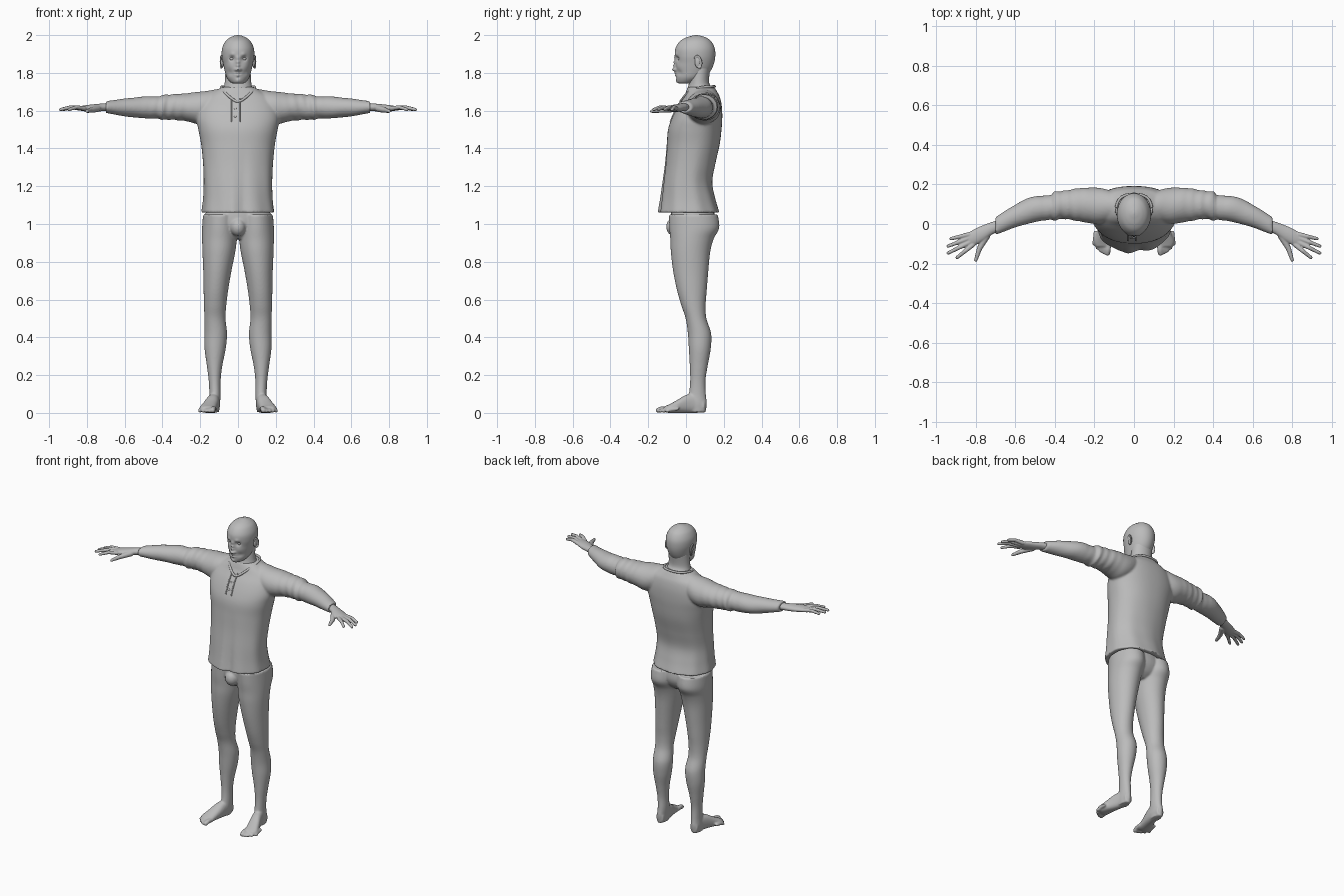
import bpy, bmesh, math
from mathutils import Vector, Matrix

if "Cube" in bpy.data.objects:
    bpy.data.objects.remove(bpy.data.objects["Cube"])

grey = bpy.data.materials.new("plain grey")
grey.use_nodes = True
grey.diffuse_color = (0.5, 0.5, 0.5, 1)
grey.node_tree.nodes["Principled BSDF"].inputs["Base Color"].default_value = (0.5, 0.5, 0.5, 1)


def finish(name, bm, voxel=0, smooth=3):
    """Turn a bmesh into a smooth object, fusing its shells when voxel is set."""
    bmesh.ops.recalc_face_normals(bm, faces=bm.faces)
    for f in bm.faces:
        f.smooth = True
    me = bpy.data.meshes.new(name)
    bm.to_mesh(me)
    bm.free()
    ob = bpy.data.objects.new(name, me)
    bpy.context.collection.objects.link(ob)
    me.materials.append(grey)
    if voxel:
        fuse = ob.modifiers.new("fuse", "REMESH")
        fuse.mode, fuse.voxel_size, fuse.use_smooth_shade = "VOXEL", voxel, True
        soft = ob.modifiers.new("soften", "SMOOTH")
        soft.factor, soft.iterations = 0.5, smooth
    return ob


def resample(rows, steps):
    """Smooth curve through the rows."""
    out = []
    for i in range(len(rows) - 1):
        p = [Vector(rows[min(max(j, 0), len(rows) - 1)]) for j in range(i - 1, i + 3)]
        for k in range(steps):
            u = k / steps
            out.append(p[1] + 0.5 * u * (p[2] - p[0] + u * (2 * p[0] - 5 * p[1] + 4 * p[2] - p[3]
                       + u * (3 * (p[1] - p[2]) + p[3] - p[0]))))
    return out + [Vector(rows[-1])]


def loft(bm, rows, axis, sides=(1,), seg=48, steps=6, power=2.0, fold=None):
    """Rows hold position along the axis, then low and high extents on the other two."""
    others = [i for i in range(3) if i != axis]
    for side in sides:
        rings = []
        for t, a0, a1, b0, b1 in resample(rows, steps):
            ring = []
            for s in range(seg):
                ang = math.tau * s / seg
                c, d = math.cos(ang), math.sin(ang)
                r = 1 + (fold(ang, t) if fold else 0)
                co = Vector()
                co[axis] = t
                co[others[0]] = (a0 + a1) / 2 + r * (a1 - a0) / 2 * math.copysign(abs(c) ** (2 / power), c)
                co[others[1]] = (b0 + b1) / 2 + r * (b1 - b0) / 2 * math.copysign(abs(d) ** (2 / power), d)
                co.x *= side
                ring.append(bm.verts.new(co))
            rings.append(ring)
        for lo, hi in zip(rings, rings[1:]):
            for s in range(seg):
                n = (s + 1) % seg
                bm.faces.new((lo[s], lo[n], hi[n], hi[s]))
        bm.faces.new(rings[0])
        bm.faces.new(rings[-1])


def ball(bm, pos, size):
    m = Matrix.Translation(pos) @ Matrix.Diagonal((*size, 1))
    bmesh.ops.create_icosphere(bm, subdivisions=3, radius=1, matrix=m)


def limb(bm, points, r0, r1, sides=(1, -1)):
    """Chain of tapered rods with round joints, for fingers and toes."""
    n = len(points) - 1
    for side in sides:
        pts = [Vector((p[0] * side, p[1], p[2])) for p in points]
        radii = [r0 + (r1 - r0) * i / n for i in range(n + 1)]
        for p, r in zip(pts, radii):
            ball(bm, p, (r, r, r))
        for i in range(n):
            d = pts[i + 1] - pts[i]
            m = Matrix.Translation((pts[i] + pts[i + 1]) / 2) @ d.to_track_quat("Z", "Y").to_matrix().to_4x4()
            bmesh.ops.create_cone(bm, cap_ends=True, segments=16, radius1=radii[i],
                                  radius2=radii[i + 1], depth=d.length, matrix=m)


def centred(rows):
    """Expand half widths into left and right extents."""
    return [(z, -w, w, y0, y1) for z, w, y0, y1 in rows]


def trim(name, points, radius, cyclic=False):
    cu = bpy.data.curves.new(name, "CURVE")
    cu.dimensions, cu.bevel_depth, cu.bevel_resolution = "3D", radius, 3
    sp = cu.splines.new("NURBS")
    sp.points.add(len(points) - 1)
    for p, co in zip(sp.points, points):
        p.co = (*co, 1)
    sp.use_cyclic_u, sp.use_endpoint_u, sp.order_u = cyclic, not cyclic, 3
    cu.materials.append(grey)
    bpy.context.collection.objects.link(bpy.data.objects.new(name, cu))


# Shirt: draped trunk and sleeves fused together
def drape(ang, z):
    fall = max(0, min(1, (1.45 - z) / 0.35))
    front = max(0, -math.sin(ang))
    ridge = math.exp(-((ang - 4.6) / 0.1) ** 2) - math.exp(-((ang - 4.85) / 0.1) ** 2)
    return fall * (0.012 * math.sin(9 * ang + 5 * z) + 0.05 * front * ridge)


def wrinkle(ang, x):
    upper = math.exp(-((x - 0.36) / 0.09) ** 2)
    return 0.035 * upper * math.sin(130 * x + 2 * math.sin(ang)) + 0.012 * math.sin(50 * x + 2 * ang)


shirt = bmesh.new()
loft(shirt, centred([
    (1.06, .193, -.143, .176), (1.13, .184, -.133, .155), (1.22, .181, -.122, .138),
    (1.32, .185, -.11, .155), (1.42, .195, -.102, .178), (1.5, .21, -.095, .188),
    (1.56, .22, -.075, .192), (1.62, .21, -.045, .19), (1.67, .18, -.012, .18),
    (1.7, .13, 0, .165), (1.725, .085, .01, .15)]), 2, seg=96, power=2.25, fold=drape)
loft(shirt, [
    (.04, .02, .15, 1.6, 1.72), (.12, .01, .17, 1.55, 1.712), (.2, .0, .185, 1.53, 1.7),
    (.28, .015, .18, 1.545, 1.692), (.36, .025, .168, 1.553, 1.685), (.405, .018, .162, 1.55, 1.683),
    (.42, .022, .147, 1.558, 1.675), (.5, .01, .14, 1.56, 1.675), (.56, -.005, .12, 1.565, 1.668),
    (.63, -.028, .08, 1.575, 1.66), (.7, -.055, .035, 1.588, 1.65)], 0, (1, -1), fold=wrinkle)
finish("shirt", shirt, 0.007)

# Neckline, placket and buttons
chest = [(1.665, -.016), (1.62, -.046), (1.58, -.067), (1.54, -.083)]
trim("collar", [(0, .155, 1.728), (.07, .14, 1.728), (.095, .08, 1.725), (.075, .01, 1.7), (.03, -.02, 1.66),
                (0, -.03, 1.645), (-.03, -.02, 1.66), (-.075, .01, 1.7), (-.095, .08, 1.725),
                (-.07, .14, 1.728)], 0.007, True)
for name, x in (("placket_right_edge", -.032), ("placket_left_edge", .008)):
    trim(name, [(x, y, z) for z, y in chest], 0.004)
buttons = bmesh.new()
for z, y in chest[:3]:
    ball(buttons, (-.014, y - .002, z - .012), (.007, .005, .007))
finish("buttons", buttons)

# Pelvis, legs and bare feet
legs = bmesh.new()
loft(legs, centred([(1.1, .15, -.07, .13), (1.06, .17, -.08, .15), (1, .175, -.08, .155),
                    (.95, .15, -.06, .13), (.92, .08, -.03, .09)]), 2)
ball(legs, (0, -.06, .985), (.042, .045, .05))
loft(legs, [
    (1.05, 0, .185, -.09, .168), (.98, .002, .19, -.088, .176), (.92, .006, .19, -.083, .146),
    (.85, .015, .188, -.08, .128), (.75, .035, .184, -.068, .118), (.65, .052, .182, -.048, .11),
    (.57, .062, .18, -.025, .104), (.5, .066, .178, -.002, .108), (.42, .058, .178, .01, .133),
    (.34, .065, .177, .015, .131), (.25, .083, .165, .02, .115), (.17, .092, .155, .022, .103),
    (.1, .092, .152, .015, .105), (.05, .095, .155, 0, .11), (.005, .1, .152, .01, .105)], 2, (1, -1))
loft(legs, [
    (.1, .1, .15, .002, .07), (.05, .095, .155, 0, .1), (0, .1, .17, 0, .095),
    (-.05, .11, .19, 0, .066), (-.09, .117, .203, 0, .045), (-.115, .122, .195, .004, .034)],
    1, (1, -1), power=2.4)
for i in range(5):
    r = 0.014 if i == 0 else 0.01
    x, y = .131 + .017 * i, -.147 + .003 * i * i
    limb(legs, [(x - .004, y + .055, .022), (x, y + .02, r + .008), (x + .003, y, r)], r, r)
finish("legs_and_feet", legs, 0.006)

# Hands with spread fingers
hands = bmesh.new()
loft(hands, [
    (.68, -.035, .022, 1.597, 1.641), (.72, -.055, .01, 1.597, 1.638), (.76, -.085, -.005, 1.594, 1.634),
    (.8, -.105, -.022, 1.595, 1.63), (.835, -.112, -.042, 1.6, 1.624)], 0, (1, -1), seg=32)
fingers = [((.815, -.105), (.895, -.17)), ((.83, -.092), (.94, -.147)),
           ((.835, -.072), (.94, -.112)), ((.83, -.052), (.925, -.074))]
for (x0, y0), (x1, y1) in fingers:
    limb(hands, [(x0, y0, 1.612), ((x0 + x1) / 2, (y0 + y1) / 2, 1.618), (x1, y1, 1.606)], .0125, .0085)
limb(hands, [(.745, -.06, 1.61), (.782, -.125, 1.602), (.8, -.182, 1.597)], .018, .009)
finish("hands", hands, 0.004, 2)

# Neck
neck = bmesh.new()
loft(neck, centred([(1.6, .09, .03, .15), (1.7, .08, .008, .145), (1.75, .07, .016, .122),
                    (1.83, .066, .02, .13)]), 2)
finish("neck", neck)

# Head: smooth skull with the face pushed and pulled into shape
head = bmesh.new()
loft(head, centred([
    (1.743, .022, -.03, .03), (1.75, .038, -.045, .05), (1.775, .059, -.052, .1), (1.81, .07, -.053, .13),
    (1.85, .079, -.055, .148), (1.89, .086, -.059, .155), (1.93, .084, -.056, .152),
    (1.965, .068, -.035, .135), (1.985, .046, -.005, .11), (1.996, .022, .03, .08), (2.0, .003, .05, .06)]),
    2, seg=128, steps=12)
brushes = [  # x, z, radius, push along y
    (.032, 1.876, .014, .013), (.03, 1.897, .012, -.005), (.012, 1.817, .008, -.009),
    (.045, 1.835, .02, -.004), (.015, 1.793, .009, -.002), (.04, 1.8, .015, .005),
    (0, 1.818, .010, -.021), (0, 1.838, .009, -.013), (0, 1.856, .009, -.01), (0, 1.878, .012, -.004),
    (0, 1.8, .008, -.006), (0, 1.787, .008, -.006), (0, 1.775, .007, .004), (0, 1.757, .015, -.005)]
for v in head.verts:
    if v.co.y < 0.02:
        v.co.y += sum(push * math.exp(-((abs(v.co.x) - x) ** 2 + (v.co.z - z) ** 2) / r ** 2)
                      for x, z, r, push in brushes)
        v.co.y += .004 * math.exp(-((v.co.z - 1.7935) / .0025) ** 2 - (v.co.x / .02) ** 2)
finish("head", head)

# Eyes and ears
eyes, ears = bmesh.new(), bmesh.new()
for side in (1, -1):
    ball(eyes, (side * .032, -.029, 1.875), (.014, .014, .011))
    ball(ears, (side * .083, .062, 1.857), (.009, .016, .03))
    rim = [(side * (.088 + .004 * math.sin(a)), .064 + .018 * math.sin(a - .3), 1.858 + .032 * math.cos(a))
           for a in [math.radians(d) for d in range(-50, 191, 30)]]
    limb(ears, rim, .0055, .005, (1,))
finish("eyes", eyes)
finish("ears", ears, 0.003, 2)
